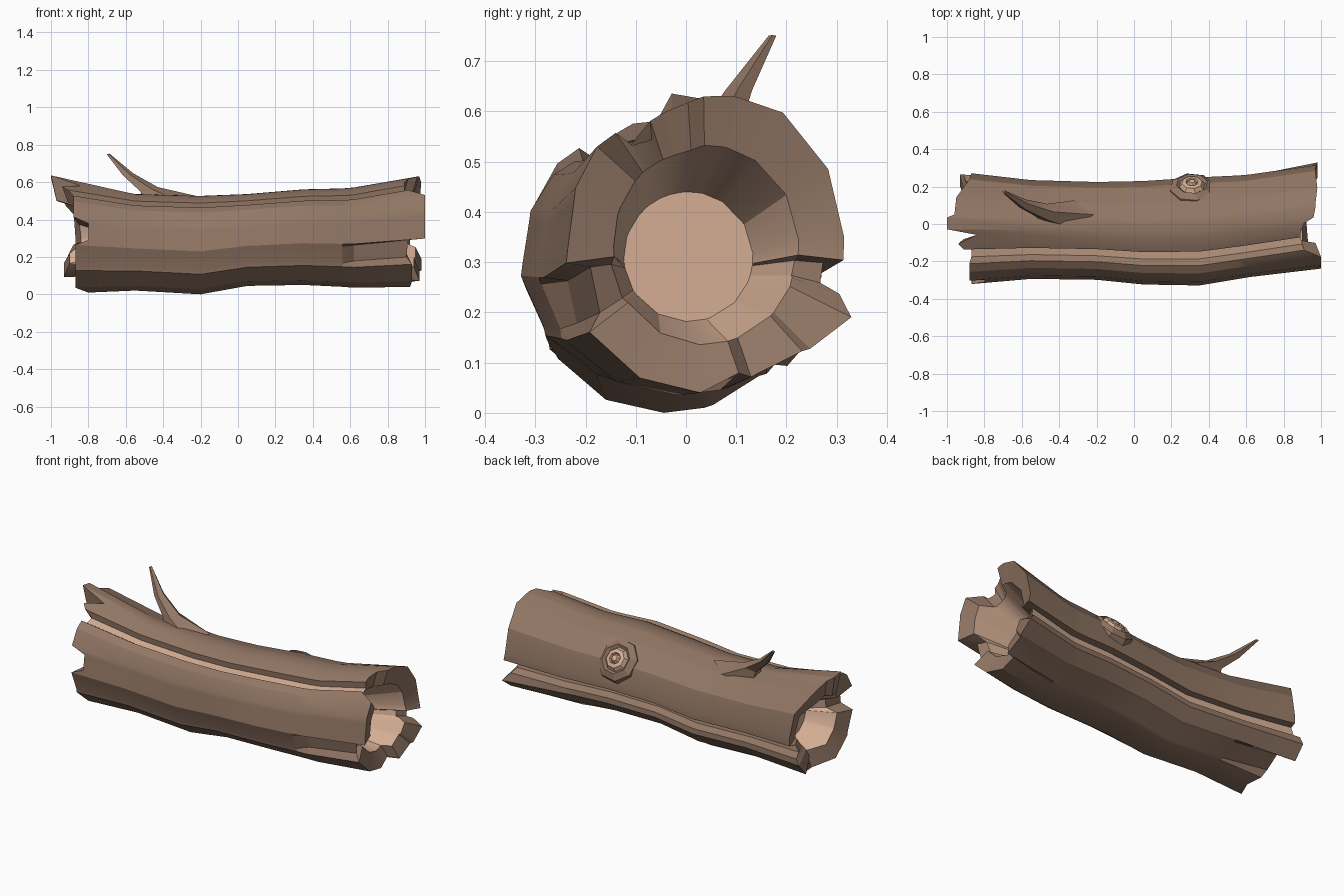
import bpy, bmesh, math
from mathutils import Vector

if "Cube" in bpy.data.objects:
    bpy.data.objects.remove(bpy.data.objects["Cube"])


def material(name, rgb):
    m = bpy.data.materials.new(name)
    m.diffuse_color = (*rgb, 1)
    m.use_nodes = True
    m.node_tree.nodes["Principled BSDF"].inputs["Base Color"].default_value = m.diffuse_color
    return m


BARK = material("bark", (0.29, 0.185, 0.13))
WOOD = material("inner_wood", (0.66, 0.42, 0.295))


def finish(bm, name, angle=25):
    bmesh.ops.recalc_face_normals(bm, faces=bm.faces)
    me = bpy.data.meshes.new(name)
    bm.to_mesh(me)
    bm.free()
    ob = bpy.data.objects.new(name, me)
    me.materials.append(BARK)
    me.materials.append(WOOD)
    bpy.context.collection.objects.link(ob)
    bpy.ops.object.select_all(action='DESELECT')
    bpy.context.view_layer.objects.active = ob
    ob.select_set(True)
    bpy.ops.object.shade_smooth_by_angle(angle=math.radians(angle))
    return ob


def bridge(bm, a, b, mat=lambda i: 0):
    n = len(a)
    for i in range(n):
        j = (i + 1) % n
        bm.faces.new((a[i], a[j], b[j], b[i])).material_index = mat(i)


# trunk outline along its length: x, y min, y max, z bottom, z top
STATIONS = [
    (-0.90, -0.32, 0.275, 0.005, 0.60),
    (-0.55, -0.29, 0.235, 0.02, 0.535),
    (-0.20, -0.295, 0.225, 0.00, 0.525),
    (0.05, -0.32, 0.23, 0.045, 0.535),
    (0.35, -0.325, 0.25, 0.05, 0.56),
    (0.56, -0.29, 0.26, 0.04, 0.565),
    (0.62, -0.28, 0.265, 0.035, 0.57),
    (0.93, -0.235, 0.315, 0.04, 0.63),
]


def point(x, deg, f):
    xs = min(max(x, STATIONS[0][0]), STATIONS[-1][0])
    for a, b in zip(STATIONS, STATIONS[1:]):
        if a[0] <= xs <= b[0]:
            t = (xs - a[0]) / (b[0] - a[0])
            y0, y1, z0, z1 = [p + (q - p) * t for p, q in zip(a[1:], b[1:])]
            break
    c, s = math.cos(math.radians(deg)), math.sin(math.radians(deg))
    return Vector((x, (y0 + y1) / 2 + (y1 - y0) / 2 * f * c,
                   max(0, (z0 + z1) / 2 + (z1 - z0) / 2 * f * s)))


# columns around the bark: angle, radius factor, left end x, right end x
COLS = [
    (3, 1.0, -0.87, 0.97), (30, 1.02, -0.88, 0.97), (58, 1.05, -0.95, 0.98),
    (76, 1.02, -0.96, 0.97), (80, 1.02, -1.0, 0.97), (91, 1.0, -1.0, 0.96),
    (97, 0.98, -0.84, 0.91), (107, 0.96, -0.94, 0.89), (114, 0.94, -0.91, 0.89),
    (117, 0.82, -0.87, 0.89), (127, 0.86, -0.87, 0.90),
    (130, 1.0, -0.88, 0.91), (140, 1.03, -0.88, 1.0), (158, 1.02, -0.88, 1.0),
    (163, 1.0, -0.80, 1.0), (181, 1.0, -0.80, 1.0), (187, 1.02, -0.87, 1.0),
    (190, 1.01, -0.87, 0.91), (211, 1.0, -0.87, 0.90), (215, 1.03, -0.87, 0.93),
    (242, 1.02, -0.87, 0.93), (268, 1.0, -0.80, 0.92), (286, 1.0, -0.82, 0.91),
    (290, 1.0, -0.86, 0.97), (314, 1.0, -0.86, 0.97), (317, 1.03, -0.93, 0.98),
    (335, 1.07, -0.93, 0.98), (341, 1.02, -0.91, 0.94),
    (343, 0.87, -0.90, 0.92), (352, 0.86, -0.88, 0.92), (354, 1.0, -0.87, 0.98),
]
GROOVE_FLOORS = (9, 28)
# end splits where the bark sinks in or flares: (column, ring) -> factor
SUNK = {(17, 6): 0.85, (18, 6): 0.90, (17, 7): 0.84, (18, 7): 0.88,
        (23, 0): 0.80, (24, 0): 0.78, (22, 7): 0.9, (23, 7): 0.95,
        (26, 7): 1.16, (4, 0): 1.10, (5, 0): 1.12}

# hollow trunk: bark skin, torn rims, tapering hollow and its end walls
bm = bmesh.new()
rings = []
last = len(STATIONS) - 1
for r, st in enumerate(STATIONS):
    ring = []
    for c, (deg, f, xl, xr) in enumerate(COLS):
        x = xl if r == 0 else xr if r == last else st[0]
        ring.append(bm.verts.new(point(x, deg, SUNK.get((c, r), f))))
    rings.append(ring)
for a, b in zip(rings, rings[1:]):
    bridge(bm, a, b, lambda i: 1 if i in GROOVE_FLOORS else 0)
for ring, side, deep in ((rings[0], -1, -0.68), (rings[-1], 1, 0.70)):
    rim, back = [], []
    for deg, f, xl, xr in COLS:
        x = (xl if side < 0 else xr) - side * 0.03
        rim.append(bm.verts.new(point(x, deg, 0.67)))
        back.append(bm.verts.new(point(deep, deg, 0.47)))
    bridge(bm, ring, rim)
    bridge(bm, rim, back, lambda i: 1)
    bm.faces.new(back).material_index = 1
finish(bm, "hollow_log")

# broken side branch, flared where it leaves the bark
bm = bmesh.new()
BRANCH = [((-0.37, 0.05, 0.485), 0.18, 0.08), ((-0.48, 0.065, 0.56), 0.06, 0.045),
          ((-0.59, 0.105, 0.64), 0.034, 0.028), ((-0.695, 0.172, 0.75), 0.010, 0.008)]
prev = None
for (x, y, z), rx, ry in BRANCH:
    ring = []
    for i in range(5):
        a = math.tau * i / 5
        u = rx * math.cos(a)
        ring.append(bm.verts.new((x + u * 0.85, y + ry * math.sin(a), z + u * 0.22)))
    if prev:
        bridge(bm, prev, ring)
    prev = ring
bm.faces.new(prev)
finish(bm, "branch_stub")

# cut knot on the upper back: bark collar with pale stepped rings
bm = bmesh.new()
normal = Vector((0, math.cos(math.radians(38)), math.sin(math.radians(38))))
side, up = Vector((1, 0, 0)), normal.cross(Vector((1, 0, 0)))
base = point(0.31, 33, 0.97)
KNOT = [(0.125, -0.04, 0), (0.12, 0.005, 0), (0.085, 0.028, 0), (0.07, 0.015, 0),
        (0.055, 0.036, 1), (0.034, 0.040, 1), (0.028, 0.03, 1), (0.016, 0.045, 1)]
prev = None
for r, h, mat in KNOT:
    ring = []
    for i in range(8):
        a = math.tau * (i + 0.3) / 8
        ring.append(bm.verts.new(base + normal * h + (side * math.cos(a) + up * math.sin(a)) * r))
    if prev:
        bridge(bm, prev, ring, lambda i: mat)
    prev = ring
bm.faces.new(prev).material_index = 1
finish(bm, "knot")
